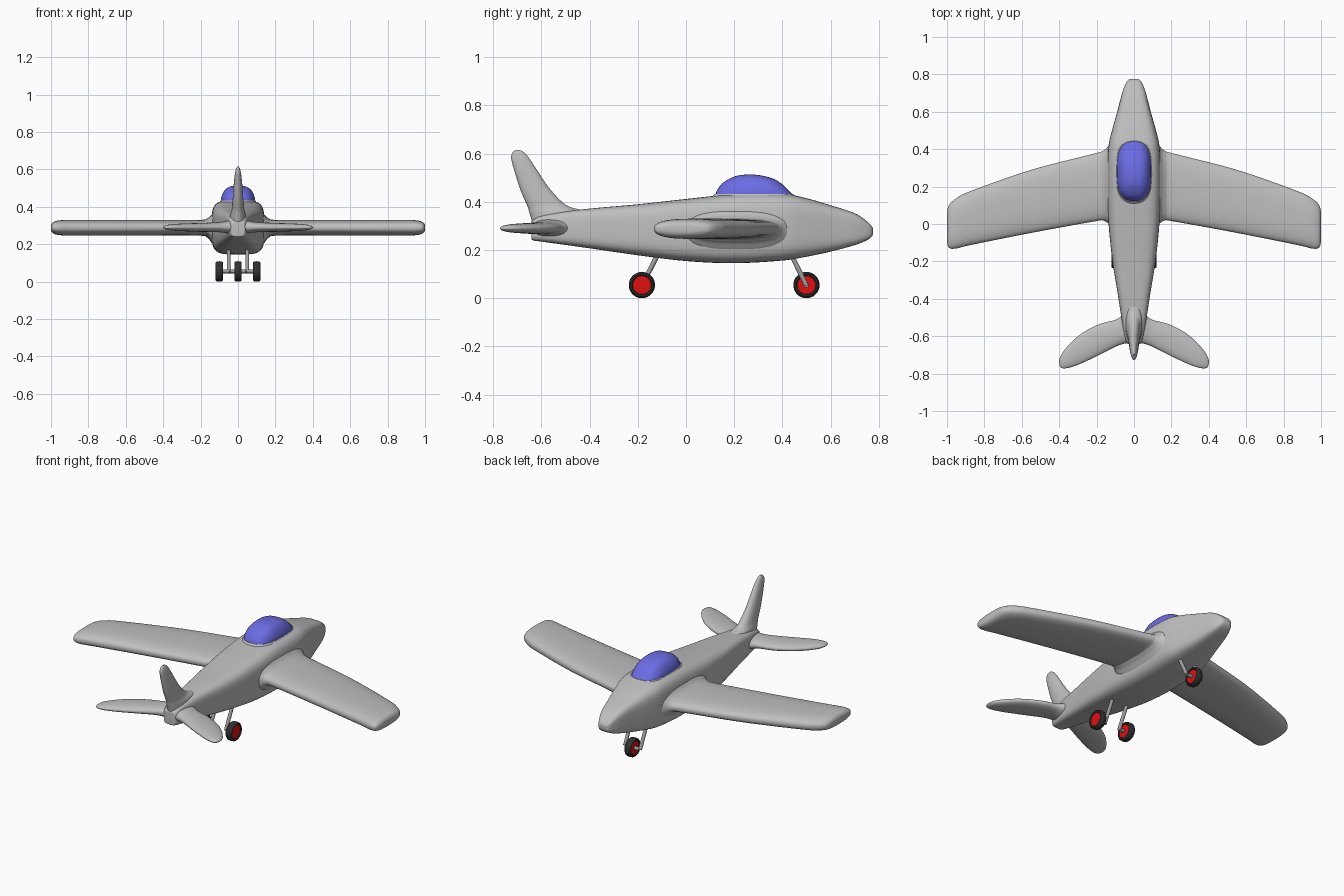
import bpy, bmesh, math
from mathutils import Vector

if "Cube" in bpy.data.objects:
    bpy.data.objects.remove(bpy.data.objects["Cube"])


def material(name, rgb):
    m = bpy.data.materials.new(name)
    m.diffuse_color = (*rgb, 1)
    m.use_nodes = True
    m.node_tree.nodes["Principled BSDF"].inputs["Base Color"].default_value = m.diffuse_color
    return m


GREY = material("light grey", (0.52, 0.52, 0.52))
BLUE = material("canopy blue", (0.15, 0.15, 0.78))
RED = material("hub red", (0.75, 0.005, 0.005))
BLACK = material("tyre black", (0.03, 0.03, 0.03))
STRUT = material("strut grey", (0.35, 0.35, 0.35))


def finish(bm, name, mat, mirror=False, angle=40):
    bmesh.ops.recalc_face_normals(bm, faces=bm.faces)
    me = bpy.data.meshes.new(name)
    bm.to_mesh(me)
    bm.free()
    ob = bpy.data.objects.new(name, me)
    bpy.context.collection.objects.link(ob)
    me.materials.append(mat)
    bpy.ops.object.select_all(action='DESELECT')
    ob.select_set(True)
    bpy.context.view_layer.objects.active = ob
    bpy.ops.object.shade_smooth_by_angle(angle=math.radians(angle))
    if mirror:
        mod = ob.modifiers.new("mirror", 'MIRROR')
        mod.use_axis = (True, False, False)
    return ob


def smooth(stations, steps=5):
    """Catmull-Rom interpolation through tuples of numbers."""
    out, n = [], len(stations)
    for i in range(n - 1):
        p = [stations[max(0, min(n - 1, i + k))] for k in (-1, 0, 1, 2)]
        for s in range(steps):
            t = s / steps
            out.append([0.5 * (2 * b + (c - a) * t + (2 * a - 5 * b + 4 * c - d) * t * t
                               + (3 * b - a - 3 * c + d) * t ** 3) for a, b, c, d in zip(*p)])
    return out + [list(stations[-1])]


def loft(name, mat, stations, place, power, mirror=False, n=40):
    """Skin superellipse rings; station = (position, u_min, u_max, v_min, v_max)."""
    bm, rings = bmesh.new(), []
    for pos, u0, u1, v0, v1 in smooth(stations):
        ring = []
        for k in range(n):
            a = 2 * math.pi * (k + 0.5) / n
            c, s = math.cos(a), math.sin(a)
            u = (u0 + u1) / 2 + (u1 - u0) / 2 * math.copysign(abs(c) ** (2 / power), c)
            v = (v0 + v1) / 2 + (v1 - v0) / 2 * math.copysign(abs(s) ** (2 / power), s)
            ring.append(bm.verts.new(place(pos, u, v)))
        rings.append(ring)
    for r, q in zip(rings, rings[1:]):
        for k in range(n):
            bm.faces.new((r[k], r[(k + 1) % n], q[(k + 1) % n], q[k]))
    bm.faces.new(rings[0])
    bm.faces.new(rings[-1])
    return finish(bm, name, mat, mirror)


along_y = lambda p, u, v: (u, p, v)
along_x = lambda p, u, v: (p, u, v)
along_z = lambda p, u, v: (v, u, p)

# fuselage: (y, half width, bottom, top)
body = [(-.642, .025, .25, .31), (-.635, .04, .24, .325), (-.58, .055, .232, .35),
        (-.4, .083, .207, .372), (-.2, .115, .178, .39), (0, .136, .154, .412),
        (.2, .142, .145, .432), (.4, .138, .156, .433), (.5, .118, .172, .415),
        (.6, .09, .193, .386), (.7, .064, .22, .353), (.75, .045, .24, .32),
        (.77, .032, .255, .3), (.776, .018, .265, .29)]
loft("fuselage", GREY, [(y, -w, w, b, t) for y, w, b, t in body], along_y, 4.2)

# main wings: (x, trailing y, leading y, bottom, top), flared at the root
loft("wings", GREY, [
    (.1, -.03, .46, .175, .385), (.135, .0, .42, .2, .365), (.165, .018, .392, .235, .338),
    (.22, .012, .375, .246, .33), (.55, -.048, .29, .246, .33), (.87, -.112, .178, .246, .33),
    (.95, -.131, .138, .248, .328), (.985, -.13, .108, .256, .32), (.997, -.11, .08, .268, .308),
    (1.0, -.08, .05, .28, .296)], along_x, 2.6, True)

# tailplane
loft("tailplane", GREY, [
    (.02, -.635, -.45, .25, .335), (.06, -.642, -.485, .258, .325), (.1, -.657, -.512, .264, .318),
    (.19, -.702, -.537, .266, .314), (.28, -.745, -.585, .269, .311), (.34, -.767, -.637, .272, .308),
    (.38, -.772, -.685, .277, .303), (.395, -.762, -.712, .283, .297),
    (.4, -.745, -.728, .288, .292)], along_x, 2.2, True)

# tail fin: (z, rear y, front y, half thickness)
fin = [(.31, -.637, -.38, .05), (.36, -.652, -.42, .042), (.385, -.66, -.495, .034),
       (.45, -.688, -.562, .028), (.53, -.713, -.617, .022), (.58, -.726, -.65, .016),
       (.605, -.72, -.672, .01), (.615, -.708, -.69, .004)]
loft("tail_fin", GREY, [(z, a, b, -t, t) for z, a, b, t in fin], along_z, 2.2)

# canopy and the grey fairing beneath it: (z, rear y, front y, half width)
glass = [(.432, .122, .442, .092), (.45, .13, .424, .09), (.475, .148, .398, .08),
         (.495, .178, .365, .065), (.508, .21, .32, .044), (.513, .245, .285, .018)]
loft("canopy", BLUE, [(z, a, b, -t, t) for z, a, b, t in glass], along_z, 2.7)
loft("canopy_fairing", GREY, [(.39, .07, .5, -.125, .125), (.415, .1, .465, -.106, .106),
                              (.433, .12, .444, -.093, .093)], along_z, 2.7)


def lathe(name, mat, profile, centre, mirror, n=36):
    """Spin a closed (radius, x) profile about an axis parallel to x."""
    bm = bmesh.new()
    vs = [bm.verts.new((x, 0, r)) for r, x in profile]
    es = [bm.edges.new((vs[i], vs[(i + 1) % len(vs)])) for i in range(len(vs))]
    bmesh.ops.spin(bm, geom=vs + es, cent=(0, 0, 0), axis=(1, 0, 0),
                   angle=2 * math.pi, steps=n, use_duplicate=False)
    bmesh.ops.remove_doubles(bm, verts=bm.verts, dist=1e-5)
    bmesh.ops.translate(bm, verts=bm.verts, vec=centre)
    finish(bm, name, mat, mirror)


def rod(name, p, q, radius, mat, mirror):
    p, q = Vector(p), Vector(q)
    bm = bmesh.new()
    bmesh.ops.create_cone(bm, cap_ends=True, segments=20, radius1=radius, radius2=radius,
                          depth=(q - p).length)
    rot = (q - p).to_track_quat('Z', 'Y').to_matrix()
    bmesh.ops.rotate(bm, verts=bm.verts, matrix=rot)
    bmesh.ops.translate(bm, verts=bm.verts, vec=(p + q) / 2)
    finish(bm, name, mat, mirror)


# landing gear: two main wheels with inner legs, one nose wheel in a fork
TYRE = [(.038, -.016), (.042, -.02), (.048, -.02), (.053, -.014), (.0545, 0),
        (.053, .014), (.048, .02), (.042, .02), (.038, .016)]
for label, x, y, top_y, pair in (("main", .1, -.183, -.115, True), ("nose", 0, .5, .435, False)):
    c = (x, y, .0545)
    lathe(label + "_tyre", BLACK, TYRE, c, pair)
    rod(label + "_hub", (x - .016, y, .0545), (x + .016, y, .0545), .0385, RED, pair)
    rod(label + "_leg", (.05, y, .052), (.05, top_y, .185), .01, STRUT, True)
    rod(label + "_axle", (.045, y, .0545), (x * .8, y, .0545), .01, STRUT, True)
